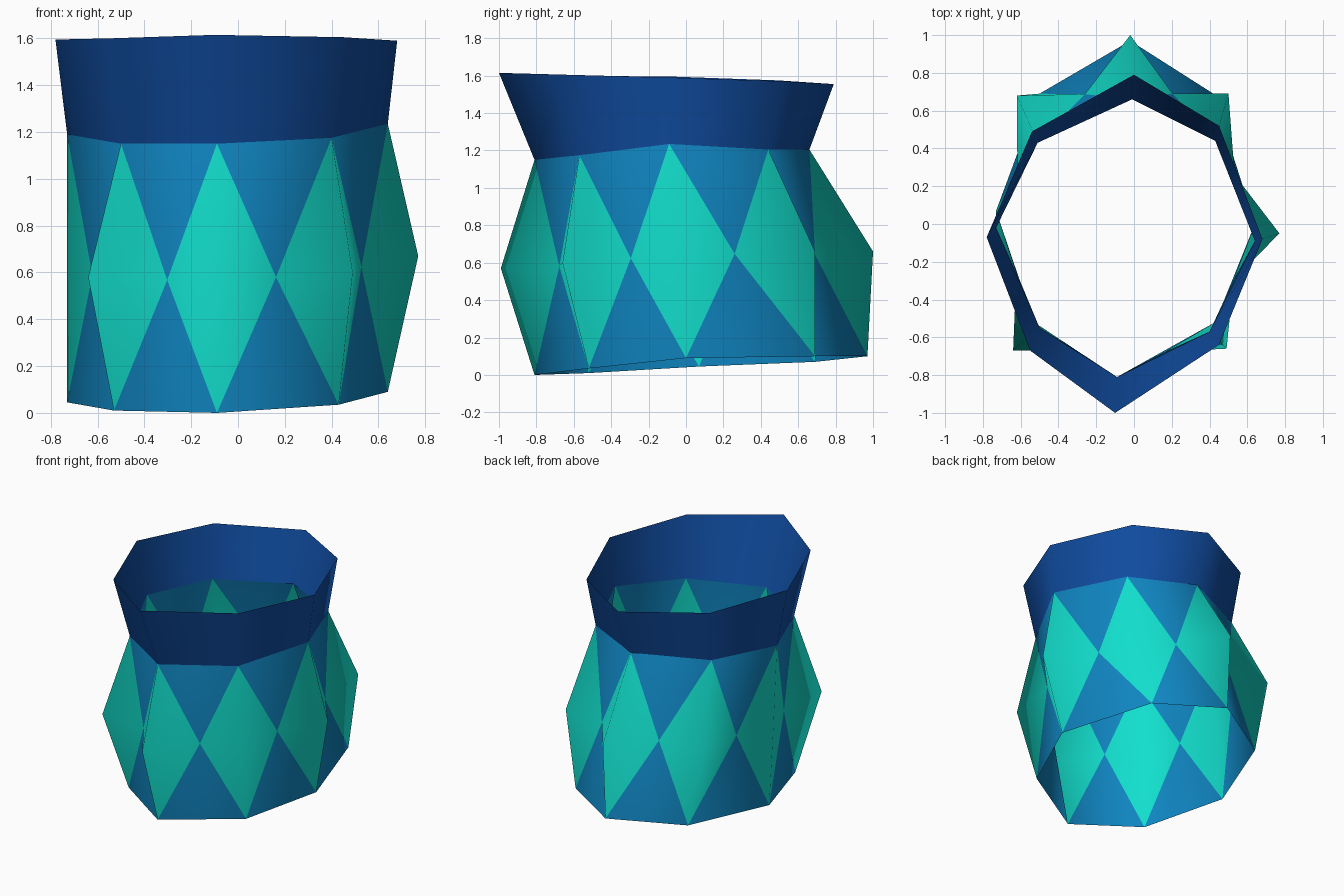
import bpy, bmesh
from mathutils import Vector

if "Cube" in bpy.data.objects:
    bpy.data.objects.remove(bpy.data.objects["Cube"])


def material(name, rgb):
    m = bpy.data.materials.new(name)
    m.diffuse_color = (*rgb, 1)
    m.use_nodes = True
    m.node_tree.nodes["Principled BSDF"].inputs["Base Color"].default_value = m.diffuse_color
    return m


teal = material("teal", (0.006, 0.74, 0.61))
blue = material("mid_blue", (0.005, 0.235, 0.53))
navy = material("navy", (0.005, 0.072, 0.35))

# Slightly uneven eight-sided rings, counter-clockwise from the front corner
RIM = [(-.10, -1.0, 1.615), (.45, -.64, 1.605), (.68, -.08, 1.59), (.45, .52, 1.57),
       (0, .79, 1.555), (-.54, .49, 1.575), (-.78, -.07, 1.595), (-.55, -.67, 1.6)]
NECK = [(-.09, -.81, 1.15), (.40, -.57, 1.175), (.64, -.09, 1.235), (.43, .44, 1.205),
        (-.01, .66, 1.205), (-.51, .43, 1.195), (-.73, -.02, 1.19), (-.50, -.55, 1.15)]
PEAK = [(-.09, -.99, .57), (.49, -.66, .60), (.77, -.05, .67), (.50, .69, .66),
        (-.02, 1.0, .66), (-.62, .68, .65), (-.73, .02, .62), (-.64, -.67, .58)]
BASE = [(-.09, -.81, 0), (.43, -.52, .035), (.64, 0, .09), (.42, .69, .10),
        (-.02, .97, .10), (-.50, .69, .07), (-.73, .07, .045), (-.53, -.52, .01)]
N = 8


def make(name, rings, faces, mats):
    """faces: list of ([(ring, index), ...], material index)"""
    bm = bmesh.new()
    v = [[bm.verts.new(p) for p in r] for r in rings]
    for corners, mi in faces:
        f = bm.faces.new([v[r][i % N] for r, i in corners])
        f.material_index = mi
        f.smooth = True
    me = bpy.data.meshes.new(name)
    bm.to_mesh(me)
    bm.free()
    for m in mats:
        me.materials.append(m)
    ob = bpy.data.objects.new(name, me)
    bpy.context.collection.objects.link(ob)
    return ob


# Points where neighbouring diamonds touch, midway across each panel
WAIST = []
for i in range(N):
    j = (i + 1) % N
    p = sum((Vector(q) for q in (NECK[i], NECK[j], BASE[i], BASE[j])), Vector()) / 4
    WAIST.append((p.x, p.y, p.z - .01))

# Body: bulging diamonds with blue triangles above and below each waist point
faces = []
for i in range(N):
    neck, peak, waist, base = [(r, i) for r in range(4)]
    prev = (2, i - 1)
    faces += [([neck, peak, waist], 0), ([neck, prev, peak], 0),
              ([base, waist, peak], 0), ([base, peak, prev], 0),
              ([neck, waist, (0, i + 1)], 1), ([base, (3, i + 1), waist], 1)]
make("diamond_body", [NECK, PEAK, WAIST, BASE], faces, [teal, blue])

# Flared collar above the neck, open at the top
make("flared_rim", [RIM, NECK],
     [([(1, i), (1, i + 1), (0, i + 1), (0, i)], 0) for i in range(N)], [navy])
